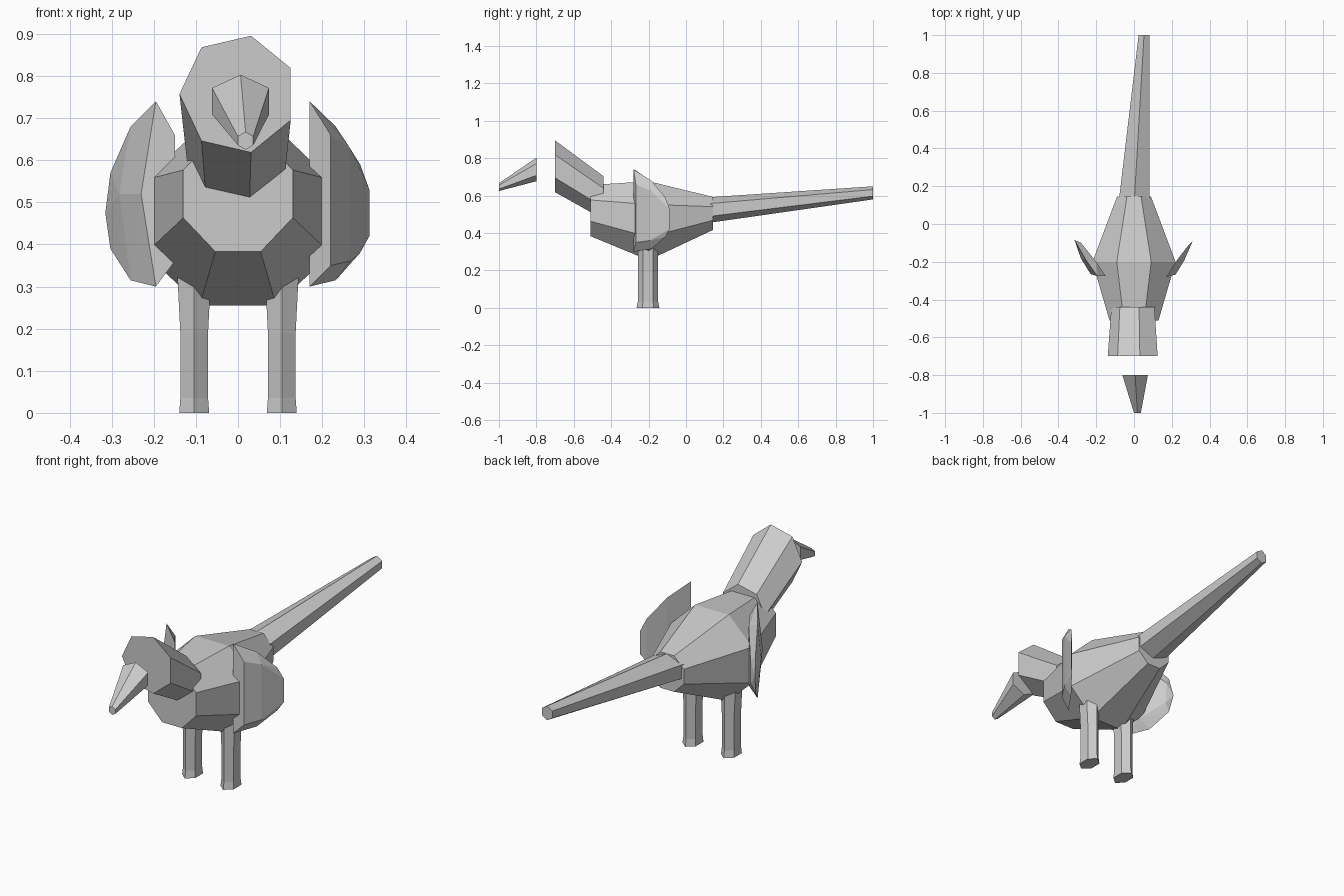
import bpy, bmesh
from math import cos, sin, pi

cube = bpy.data.objects.get("Cube")
if cube:
    bpy.data.objects.remove(cube, do_unlink=True)

GREY = (0.6, 0.6, 0.6, 1)
grey = bpy.data.materials.new("plain grey")
grey.use_nodes = True
grey.diffuse_color = GREY
grey.node_tree.nodes["Principled BSDF"].inputs["Base Color"].default_value = GREY


def finish(name, bm):
    bmesh.ops.recalc_face_normals(bm, faces=bm.faces)
    mesh = bpy.data.meshes.new(name)
    bm.to_mesh(mesh)
    bm.free()
    mesh.materials.append(grey)
    obj = bpy.data.objects.new(name, mesh)
    bpy.context.collection.objects.link(obj)
    return obj


def loft(name, sides, start, rings, upright=False):
    """Closed faceted tube; each ring is (x, y, z, radius across, other radius)."""
    bm = bmesh.new()
    loops = []
    for x, y, z, ra, rb in rings:
        loop = []
        for i in range(sides):
            a = start + 2 * pi * i / sides
            u, v = ra * cos(a), rb * sin(a)
            loop.append(bm.verts.new((x + u, y + v, z) if upright else (x + u, y, z + v)))
        loops.append(loop)
    for low, high in zip(loops, loops[1:]):
        for i in range(sides):
            j = (i + 1) % sides
            bm.faces.new((low[i], low[j], high[j], high[i]))
    bm.faces.new(loops[0])
    bm.faces.new(loops[-1])
    return finish(name, bm)


def wing(name, columns, ridge=()):
    """Faceted blade around upright edges given as (x, y, top, bottom)."""
    bm = bmesh.new()
    for x, y, top, bottom in columns:
        bm.verts.new((x, y, top))
        bm.verts.new((x, y, bottom))
    for point in ridge:
        bm.verts.new(point)
    result = bmesh.ops.convex_hull(bm, input=bm.verts)
    spare = [v for v in bm.verts if not v.link_faces]
    bmesh.ops.delete(bm, geom=spare, context="VERTS")
    bmesh.ops.dissolve_limit(bm, angle_limit=0.03, verts=bm.verts, edges=bm.edges)
    return finish(name, bm)


# Octagonal body, widest at the shoulders
R8 = 1 / cos(pi / 8)
loft("body", 8, pi / 8, [
    (0, -0.51, 0.52, 0.13 * R8, 0.137 * R8),
    (0, -0.2, 0.466, 0.22 * R8, 0.211 * R8),
    (0, 0.145, 0.505, 0.09 * R8, 0.088 * R8),
])

# Neck and head in one seven-sided block
loft("head", 7, pi, [(0, -0.7, 0.757, 0.139, 0.142), (0, -0.44, 0.588, 0.12, 0.118)])

# Beak and tail, both six-sided with a ridge on top
loft("beak", 6, pi / 2, [(0.006, -0.8, 0.74, 0.078, 0.063), (0.018, -1, 0.646, 0.021, 0.021)])
loft("tail", 6, pi / 2, [(0.002, 0.13, 0.524, 0.094, 0.068), (0.053, 1, 0.615, 0.033, 0.035)])

# Legs with a slightly flared foot
for side, label in ((1, "left"), (-1, "right")):
    x = side * 0.104
    loft(label + "_leg", 6, pi / 2, [
        (x, -0.203, 0, 0.041, 0.061),
        (x, -0.203, 0.035, 0.038, 0.054),
        (x, -0.203, 0.19, 0.038, 0.054),
        (x, -0.203, 0.325, 0.046, 0.054),
    ], upright=True)

# Wings swept outwards towards the back
wing("left_wing", [
    (0.17, -0.28, 0.74, 0.3),
    (0.22, -0.268, 0.66, 0.35),
    (0.232, -0.185, 0.68, 0.315),
    (0.265, -0.195, 0.63, 0.36),
    (0.29, -0.11, 0.59, 0.38),
    (0.312, -0.088, 0.53, 0.42),
])
wing("right_wing", [
    (-0.15, -0.275, 0.66, 0.36),
    (-0.195, -0.275, 0.74, 0.3),
    (-0.2, -0.2, 0.65, 0.36),
    (-0.255, -0.19, 0.68, 0.315),
    (-0.28, -0.1, 0.54, 0.43),
    (-0.303, -0.105, 0.57, 0.39),
], ridge=[(-0.23, -0.265, 0.52), (-0.282, -0.18, 0.52), (-0.315, -0.085, 0.475)])
